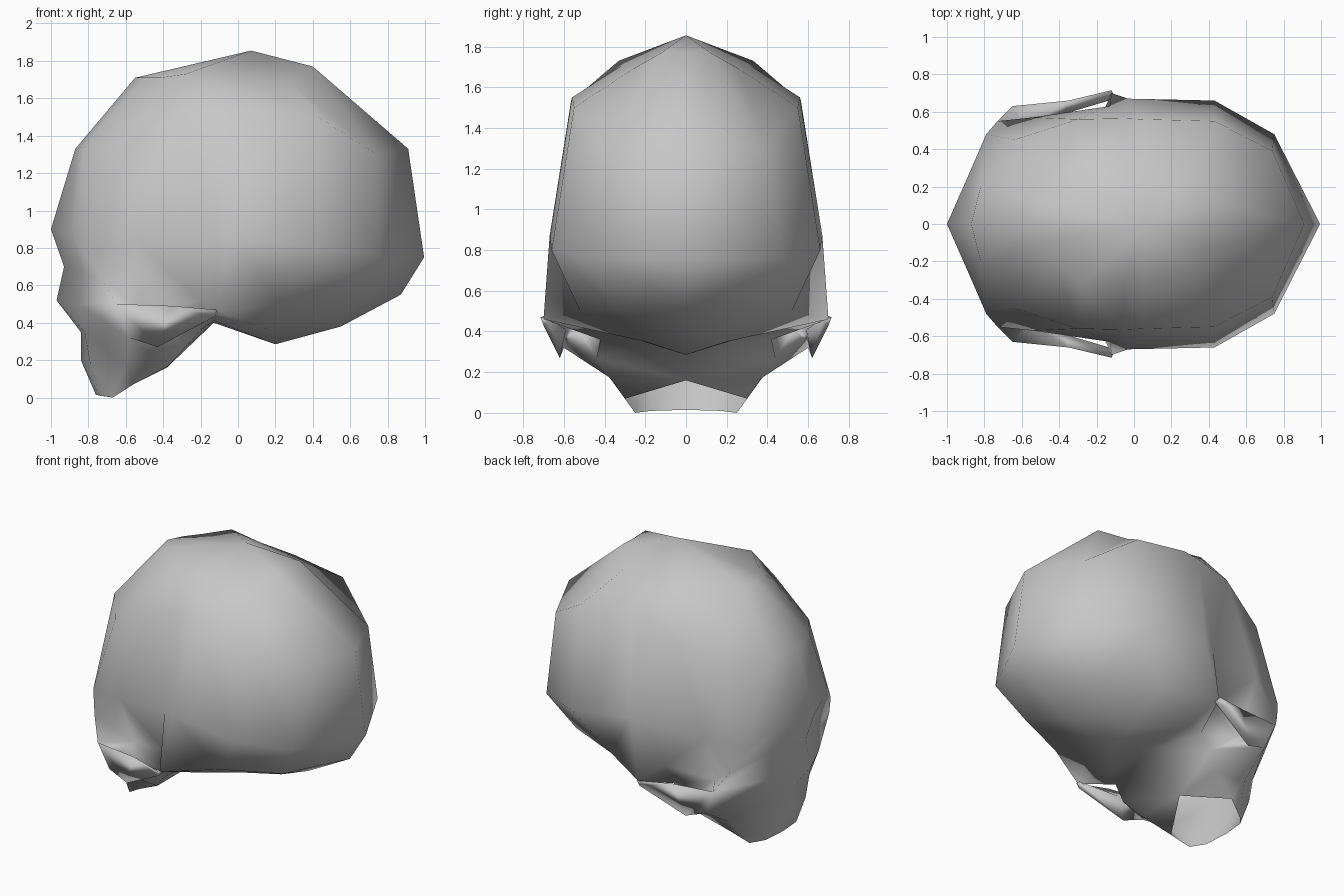
import bpy
import bmesh
from mathutils import Vector

default_cube = bpy.data.objects.get("Cube")
if default_cube:
    bpy.data.objects.remove(default_cube, do_unlink=True)

bone = bpy.data.materials.new("bone grey")
bone.use_nodes = True
bone_colour = (0.57, 0.57, 0.57, 1)
bone.diffuse_color = bone_colour
bone.node_tree.nodes["Principled BSDF"].inputs["Base Color"].default_value = bone_colour


def strip(bm, upper, lower):
    """Join two rows of points with quads."""
    rows = [[bm.verts.new(Vector(point)) for point in row] for row in (upper, lower)]
    for i in range(len(upper) - 1):
        bm.faces.new((rows[0][i], rows[0][i + 1], rows[1][i + 1], rows[1][i]))


def loft(bm, rows):
    for upper, lower in zip(rows, rows[1:]):
        strip(bm, upper, lower)


def fan(bm, centre, row):
    """Close a row of points with triangles around a centre."""
    for start, end in zip(row, row[1:]):
        bm.faces.new([bm.verts.new(Vector(point)) for point in (centre, start, end)])


def finish(name, bm):
    """Weld the half, mirror it across the middle and shade it smooth."""
    bmesh.ops.remove_doubles(bm, verts=bm.verts, dist=0.001)
    mirrored = bmesh.ops.duplicate(bm, geom=bm.verts[:] + bm.edges[:] + bm.faces[:])
    copied = [item for item in mirrored["geom"] if isinstance(item, bmesh.types.BMVert)]
    for vert in copied:
        vert.co.y = -vert.co.y
    bmesh.ops.remove_doubles(bm, verts=bm.verts, dist=0.001)
    bmesh.ops.recalc_face_normals(bm, faces=bm.faces)
    mesh = bpy.data.meshes.new(name)
    bm.to_mesh(mesh)
    bm.free()
    mesh.materials.append(bone)
    mesh.shade_smooth()
    skull_part = bpy.data.objects.new(name, mesh)
    bpy.context.collection.objects.link(skull_part)
    return skull_part


# Braincase: half rings from the forehead round to the back of the head
crown = [(-.55, 0, 1.71), (-.5, .1, 1.71), (-.42, .2, 1.71), (-.28, .33, 1.73), (-.05, .31, 1.71),
         (.06, .3, 1.7), (.28, .26, 1.69), (.4, .12, 1.77), (.4, 0, 1.765)]
dome = [(-.87, 0, 1.33), (-.82, .2, 1.34), (-.64, .45, 1.3), (-.3, .56, 1.47), (-.06, .565, 1.53),
        (.05, .56, 1.55), (.43, .55, 1.5), (.74, .39, 1.3), (.91, 0, 1.33)]
brow = [(-1, 0, .9), (-.89, .25, .88), (-.79, .48, .78), (-.54, .57, .83), (-.13, .63, .85),
        (-.03, .67, .87), (.43, .66, .8), (.75, .48, .76), (.995, 0, .75)]
temple = [(-.51, .41, .46), (-.2, .52, .52), (-.12, .7, .46), (.22, .52, .5), (.6, .36, .51), (.87, 0, .55)]
throat = (-.13, 0, .4)
base = [(-.28, .44, .27), (-.2, .42, .36), (-.13, .4, .41), (.2, .2, .35), (.45, .16, .39), (.55, 0, .38)]

bm = bmesh.new()
fan(bm, (.07, 0, 1.855), crown)
loft(bm, [crown, dome, brow])
loft(bm, [brow[3:], temple, base])
fan(bm, throat, base[:3])
fan(bm, (.2, 0, .285), [throat] + base[2:])

# Face: half rows from the middle out to the cheek
eye_row = [(-.93, 0, .7), (-.83, .26, .67), (-.73, .55, .63)]
cheek_row = [(-.97, 0, .52), (-.85, .26, .5), (-.65, .63, .5)]
lip_row = [(-.84, 0, .35), (-.82, .2, .35), (-.58, .6, .32)]
gum_row = [(-.84, 0, .2), (-.79, .2, .18), (-.6, .38, .18)]
teeth_row = [(-.76, 0, .015), (-.74, .17, .01), (-.67, .25, 0)]
loft(bm, [brow[:3], eye_row, cheek_row, lip_row, gum_row, teeth_row])

# Hollow behind the eye, then the sides and back of the upper jaw
fan(bm, eye_row[2], [brow[2], brow[3], temple[0], cheek_row[2]])
palate = (-.38, 0, .16)
gum_end = (-.37, .37, .17)
teeth_end = (-.56, .3, .07)
loft(bm, [[lip_row[2], base[0], throat], [gum_row[2], gum_end, palate]])
strip(bm, [gum_row[2], gum_end], [teeth_row[2], teeth_end])
fan(bm, palate, [gum_end, teeth_end])

# Cheek arch: a thin tapered bar from the cheek back to the temple
top_edge = [cheek_row[2], (-.35, .66, .49), (-.12, .715, .47)]
low_edge = [lip_row[2], (-.43, .62, .27), (-.13, .7, .43)]
inner_edge = [(-.56, .53, .42), (-.37, .59, .41), (-.1, .67, .46)]
loft(bm, [top_edge, low_edge, inner_edge, top_edge])
fan(bm, top_edge[-1], [low_edge[-1], inner_edge[-1]])
fan(bm, inner_edge[0], [cheek_row[2], temple[0], base[0], lip_row[2]])
finish("skull", bm)
